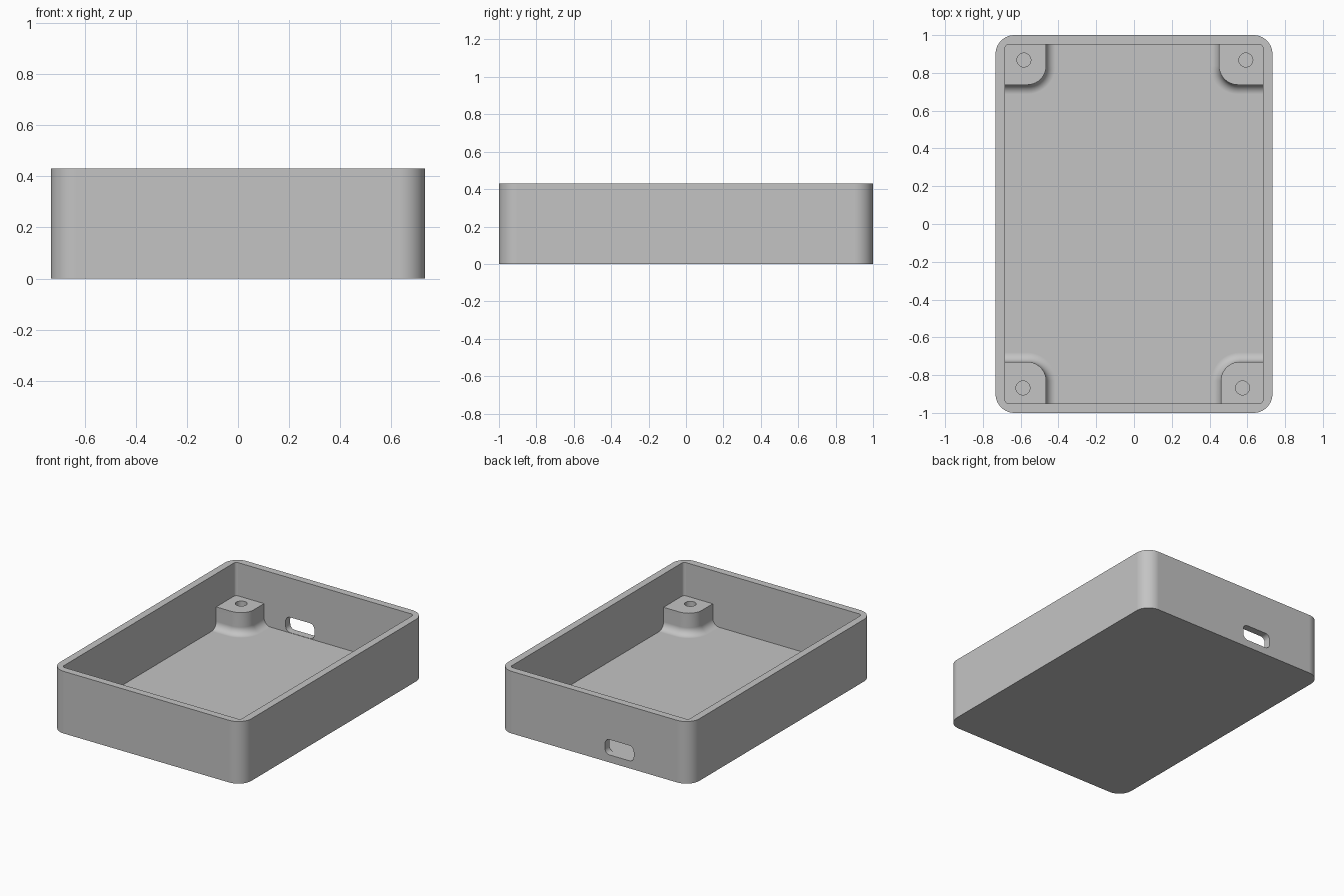
import bpy
import bmesh
from math import cos, sin, pi

HALF_X, HALF_Y, HEIGHT = 0.733, 1.0, 0.43
WALL, FLOOR = 0.05, 0.05
BOSS_TOP, FILLET = 0.20, 0.05

cube = bpy.data.objects.get("Cube")
if cube:
    bpy.data.objects.remove(cube, do_unlink=True)

gray = bpy.data.materials.new("plain gray")
gray.use_nodes = True
color = (0.55, 0.55, 0.55, 1)
gray.diffuse_color = color
gray.node_tree.nodes["Principled BSDF"].inputs["Base Color"].default_value = color


def outline(u0, u1, v0, v1, radii, steps=10):
    """Rectangle outline; radii run from the low corner counterclockwise."""
    corners = [(u0, v0, 1, 1), (u1, v0, -1, 1), (u1, v1, -1, -1), (u0, v1, 1, -1)]
    points = []
    for i, ((u, v, su, sv), r) in enumerate(zip(corners, radii)):
        if r == 0:
            points.append((u, v))
            continue
        for k in range(steps + 1):
            a = pi + (i + k / steps) * pi / 2
            points.append((u + su * r + r * cos(a), v + sv * r + r * sin(a)))
    return points


def loft(name, layers):
    """Closed solid through rings of equal point count."""
    bm = bmesh.new()
    rings = [[bm.verts.new(p) for p in layer] for layer in layers]
    for low, high in zip(rings, rings[1:]):
        for i in range(len(low)):
            j = (i + 1) % len(low)
            bm.faces.new((low[i], low[j], high[j], high[i]))
    bm.faces.new(rings[0][::-1])
    bm.faces.new(rings[-1])
    bmesh.ops.recalc_face_normals(bm, faces=bm.faces)
    mesh = bpy.data.meshes.new(name)
    bm.to_mesh(mesh)
    bm.free()
    mesh.materials.append(gray)
    obj = bpy.data.objects.new(name, mesh)
    bpy.context.collection.objects.link(obj)
    return obj


def prism(name, points, z0, z1):
    return loft(name, [[(x, y, z) for x, y in points] for z in (z0, z1)])


def combine(target, tool, operation):
    """Boolean the tool into the target, then drop the tool."""
    mod = target.modifiers.new(operation.lower(), "BOOLEAN")
    mod.operation, mod.solver, mod.object = operation, "EXACT", tool
    bpy.context.view_layer.objects.active = target
    bpy.ops.object.modifier_apply(modifier=mod.name)
    bpy.data.objects.remove(tool, do_unlink=True)


def boss(sx, sy, edge_x, edge_y):
    """Corner screw boss with a fillet where it meets the floor."""
    rings = [(FILLET, FLOOR - 0.02)]
    for k in range(9):
        a = k / 8 * pi / 2
        rings.append((FILLET * (1 - sin(a)), FLOOR + FILLET * (1 - cos(a))))
    rings.append((0, BOSS_TOP))
    layers = []
    for g, z in rings:
        pts = outline(edge_x - g, HALF_X - 0.03, edge_y - g, HALF_Y - 0.03,
                      (0.1 + g, 0, 0, 0))
        layers.append([(sx * u, sy * v, z) for u, v in pts])
    return loft("boss", layers)


# Open tray
tray = prism("enclosure_tray",
             outline(-HALF_X, HALF_X, -HALF_Y, HALF_Y, [0.1] * 4, 16), 0, HEIGHT)
ix, iy = HALF_X - WALL, HALF_Y - WALL
combine(tray, prism("cavity", outline(-ix, ix, -iy, iy, [0.02] * 4, 6),
                    FLOOR, HEIGHT + 0.1), "DIFFERENCE")

# Corner bosses with blind screw holes: signs, inner edges, hole centre
bosses = [(-1, 1, 0.465, 0.737, 0.583), (1, 1, 0.45, 0.737, 0.592),
          (-1, -1, 0.465, 0.73, 0.588), (1, -1, 0.46, 0.73, 0.575)]
for sx, sy, ex, ey, hx in bosses:
    combine(tray, boss(sx, sy, ex, ey), "UNION")
    r, cx, cy = 0.037, sx * hx, sy * 0.868
    hole = prism("hole", outline(cx - r, cx + r, cy - r, cy + r, [r * 0.999] * 4, 7),
                 FLOOR + 0.01, BOSS_TOP + 0.1)
    combine(tray, hole, "DIFFERENCE")

# Cable slot through the back wall
slot = outline(-0.30, -0.08, FLOOR + 0.002, 0.158, [0.035] * 4)
combine(tray, loft("slot", [[(x, y, z) for x, z in slot]
                            for y in (HALF_Y - 0.08, HALF_Y + 0.05)]), "DIFFERENCE")

# Smooth rounded corners, flat walls
bpy.ops.object.select_all(action="DESELECT")
tray.select_set(True)
bpy.context.view_layer.objects.active = tray
bpy.ops.object.shade_smooth_by_angle(angle=pi / 6)
tray.modifiers.new("flat_walls", "WEIGHTED_NORMAL").keep_sharp = True
